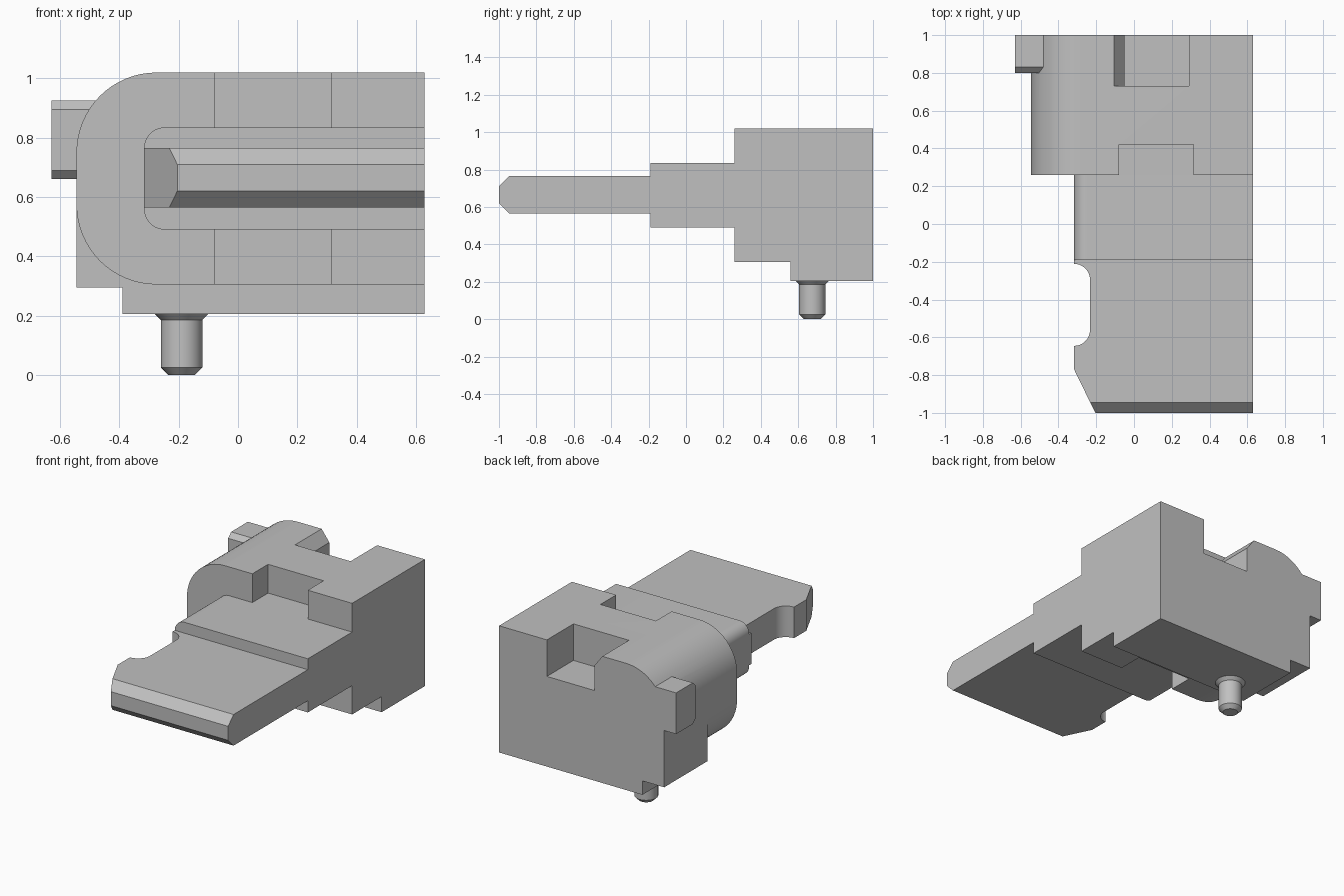
import bpy, bmesh, math
from mathutils import Vector

cube = bpy.data.objects.get("Cube")
if cube:
    bpy.data.objects.remove(cube, do_unlink=True)

grey = bpy.data.materials.new("plain grey")
grey.use_nodes = True
COLOUR = (0.53, 0.53, 0.53, 1)
grey.diffuse_color = COLOUR
grey.node_tree.nodes["Principled BSDF"].inputs["Base Color"].default_value = COLOUR

# Sketch planes: how a profile point (u, v) at depth d lands in space
PLANES = {"x": lambda u, v, d: (d, u, v),
          "y": lambda u, v, d: (u, d, v),
          "z": lambda u, v, d: (u, v, d)}


def finish(name, bm):
    bmesh.ops.recalc_face_normals(bm, faces=bm.faces)
    mesh = bpy.data.meshes.new(name)
    bm.to_mesh(mesh)
    bm.free()
    mesh.materials.append(grey)
    obj = bpy.data.objects.new(name, mesh)
    bpy.context.collection.objects.link(obj)
    return obj


def prism(name, axis, profile, start, end):
    """Extrude a closed profile along an axis."""
    bm = bmesh.new()
    place = PLANES[axis]
    face = bm.faces.new([bm.verts.new(place(u, v, start)) for u, v in profile])
    new = bmesh.ops.extrude_face_region(bm, geom=[face])["geom"]
    move = Vector(place(0, 0, end - start))
    bmesh.ops.translate(bm, vec=move, verts=[g for g in new if isinstance(g, bmesh.types.BMVert)])
    return finish(name, bm)


def rect(u0, v0, u1, v1):
    return [(u0, v0), (u1, v0), (u1, v1), (u0, v1)]


def arc(cu, cv, r, a0, a1, steps=16):
    angles = [math.radians(a0 + (a1 - a0) * i / steps) for i in range(steps + 1)]
    return [(cu + r * math.cos(a), cv + r * math.sin(a)) for a in angles]


def left_rounded(x0, z0, x1, z1, r):
    """Rectangle with both corners on the low-x side rounded."""
    return ([(x1, z0), (x1, z1)] + arc(x0 + r, z1 - r, r, 90, 180)
            + arc(x0 + r, z0 + r, r, 180, 270))


def combine(target, other, operation):
    mod = target.modifiers.new("combine", "BOOLEAN")
    mod.operation, mod.solver, mod.object = operation, "EXACT", other
    select(target)
    bpy.ops.object.modifier_apply(modifier=mod.name)
    bpy.data.objects.remove(other, do_unlink=True)


def select(obj):
    bpy.ops.object.select_all(action="DESELECT")
    obj.select_set(True)
    bpy.context.view_layer.objects.active = obj


RIGHT = 0.63

# Housing: rounded body
housing = prism("housing", "y", left_rounded(-0.545, 0.305, RIGHT, 1.02, 0.27), 0.26, 1)

# Stepped base under the rear half, squaring off the lower corner
base = [(-0.39, 0.205), (RIGHT, 0.205), (RIGHT, 0.305), (-0.275, 0.305), (-0.275, 0.575),
        (-0.545, 0.575), (-0.545, 0.295), (-0.39, 0.295)]
combine(housing, prism("base", "y", base, 0.56, 1), "UNION")

# Side tab with chamfered front edges
tab = [(1, 0.925), (0.83, 0.925), (0.8, 0.895), (0.8, 0.69), (0.83, 0.66), (1, 0.66)]
combine(housing, prism("tab", "x", tab, -0.63, -0.4), "UNION")

# Front recesses above and below the neck
for low, high in ((0.835, 1.1), (0.25, 0.49)):
    cutter = prism("recess", "y", rect(-0.08, low, 0.315, high), 0.2, 0.42)
    combine(housing, cutter, "DIFFERENCE")

# Rear pocket with one bevelled lip
pocket = [(-0.05, 0.785), (0.29, 0.785), (0.29, 1.1), (-0.105, 1.1), (-0.105, 1.02), (-0.05, 0.947)]
combine(housing, prism("pocket", "y", pocket, 0.73, 1.1), "DIFFERENCE")

# Neck between housing and blade
neck = prism("neck", "y", left_rounded(-0.317, 0.49, RIGHT, 0.835, 0.07), -0.19, 0.26)

# Blade: side profile with chamfered tip, trimmed to its plan outline
side = [(-1, 0.62), (-1, 0.71), (-0.945, 0.765), (-0.19, 0.765), (-0.19, 0.565), (-0.945, 0.565)]
blade = prism("blade", "x", side, -0.5, RIGHT)
plan = ([(0.8, -1.1), (0.8, 0), (-0.317, 0)]
        + arc(-0.317, -0.295, 0.084, 90, 0) + arc(-0.317, -0.561, 0.084, 0, -90)
        + [(-0.317, -0.77), (-0.156, -1.1)])
combine(blade, prism("outline", "z", plan, 0.4, 0.9), "INTERSECT")

# Locating pin turned around its own axis
bm = bmesh.new()
turned = [(0, 0), (0.045, 0), (0.07, 0.025), (0.07, 0.185), (0.09, 0.205), (0, 0.205)]
verts = [bm.verts.new((r, 0, z)) for r, z in turned]
edges = [bm.edges.new(pair) for pair in zip(verts, verts[1:])]
bmesh.ops.spin(bm, geom=verts + edges, cent=(0, 0, 0), axis=(0, 0, 1),
               angle=math.tau, steps=40, use_merge=False)
bmesh.ops.remove_doubles(bm, verts=bm.verts, dist=0.0001)
bmesh.ops.translate(bm, vec=(-0.19, 0.675, 0), verts=bm.verts)
pin = finish("locating_pin", bm)

# Smooth rounds, crisp edges
for part in (housing, neck, blade, pin):
    select(part)
    bpy.ops.object.shade_smooth_by_angle(angle=math.radians(20))
